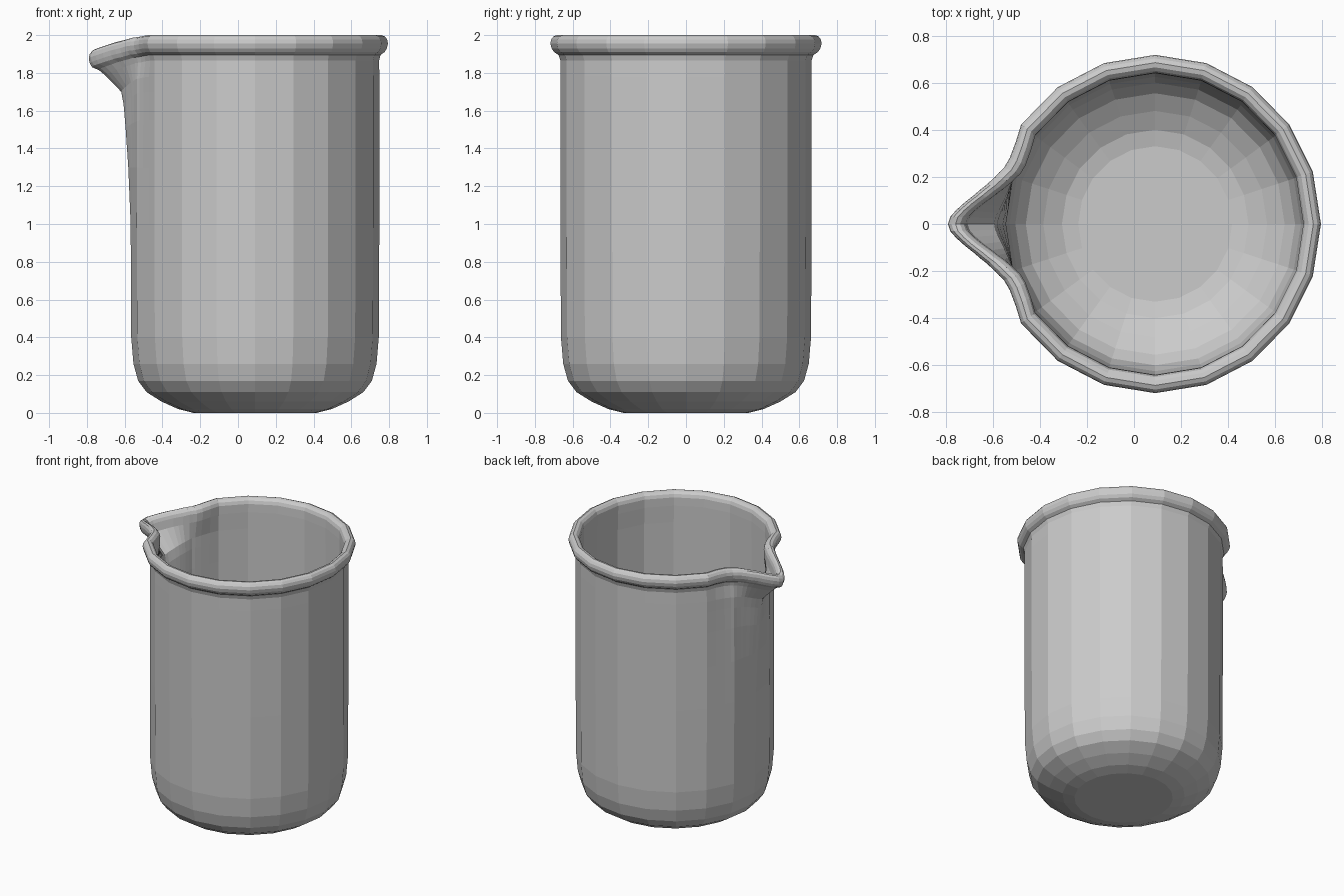
import bpy, bmesh, math

if "Cube" in bpy.data.objects:
    bpy.data.objects.remove(bpy.data.objects["Cube"])

CX, SIDES = 0.09, 20


def lerp(table, x):
    # piecewise linear lookup in (x, value) pairs
    if x <= table[0][0]:
        return table[0][1]
    for (x0, v0), (x1, v1) in zip(table, table[1:]):
        if x <= x1:
            return v0 + (v1 - v0) * (x - x0) / (x1 - x0)
    return table[-1][1]


# closed wall profile (radius, height): outside, rolled rim, inside
outer = [(0.33, 0.0), (0.41, 0.02), (0.50, 0.06), (0.58, 0.11), (0.625, 0.17),
         (0.65, 0.26), (0.662, 0.40), (0.665, 1.0), (0.665, 1.3), (0.665, 1.55),
         (0.665, 1.70), (0.665, 1.78), (0.665, 1.865)]
rim = [(0.675, 1.895), (0.698, 1.91), (0.712, 1.93), (0.718, 1.955), (0.714, 1.977),
       (0.703, 1.992), (0.685, 2.0), (0.665, 1.996), (0.65, 1.982), (0.642, 1.96)]
inner = [(0.64, 1.90), (0.64, 1.78), (0.64, 1.70), (0.64, 1.55), (0.64, 1.3),
         (0.64, 1.0), (0.637, 0.40), (0.625, 0.27), (0.60, 0.19), (0.555, 0.135),
         (0.48, 0.085), (0.40, 0.045), (0.33, 0.03)]
profile = outer + rim + inner

# spout: outward push and drop by angle from the spout, and strength by height
push = [(0, .18), (2, .17), (4, .145), (9, .075), (13, .03), (16, .005),
        (20, -.02), (24, -.025), (30, -.015), (36, 0)]
drop = [(0, .08), (4, .062), (9, .037), (16, .014), (24, .004), (30, 0)]
push_z = [(1.0, 0), (1.3, .07), (1.55, .15), (1.70, .21), (1.78, .28), (1.865, .75), (1.91, 1)]
drop_z = [(1.3, 0), (1.78, 1)]

# 20 sides, with extra columns around the spout
extra = [2, 4, 6.5, 9, 11, 13, 16, 20, 24, 30]
angles = sorted([i * 360 / SIDES for i in range(SIDES)]
                + [180 + s * e for e in extra for s in (-1, 1)])


def place(r, z, deg):
    half = 180 / SIDES
    off = abs(deg - 180)
    # stay on the straight side of the polygon between its corners
    chord = math.cos(math.radians(half)) / math.cos(math.radians(deg % (2 * half) - half))
    blend = lerp([(1.7, 0), (1.9, 1)], z) * lerp([(16, 1), (36, 0)], off)
    radius = r * (chord + (1 - chord) * blend) + lerp(push, off) * lerp(push_z, z)
    sx = lerp([(1.85, 0.99), (1.93, 0.98)], z)
    a = math.radians(deg)
    return (CX + radius * math.cos(a) * sx, radius * math.sin(a),
            z - lerp(drop, off) * lerp(drop_z, z))


# beaker with rolled rim and pouring spout
bm = bmesh.new()
rings = [[bm.verts.new(place(r, z, d)) for d in angles] for r, z in profile]
n = len(angles)
for low, high in zip(rings, rings[1:]):
    for i in range(n):
        j = (i + 1) % n
        bm.faces.new((low[i], low[j], high[j], high[i]))
bm.faces.new(rings[0][::-1])
bm.faces.new(rings[-1])
bmesh.ops.recalc_face_normals(bm, faces=bm.faces)
mesh = bpy.data.meshes.new("beaker")
bm.to_mesh(mesh)
bm.free()
beaker = bpy.data.objects.new("beaker", mesh)
bpy.context.collection.objects.link(beaker)
